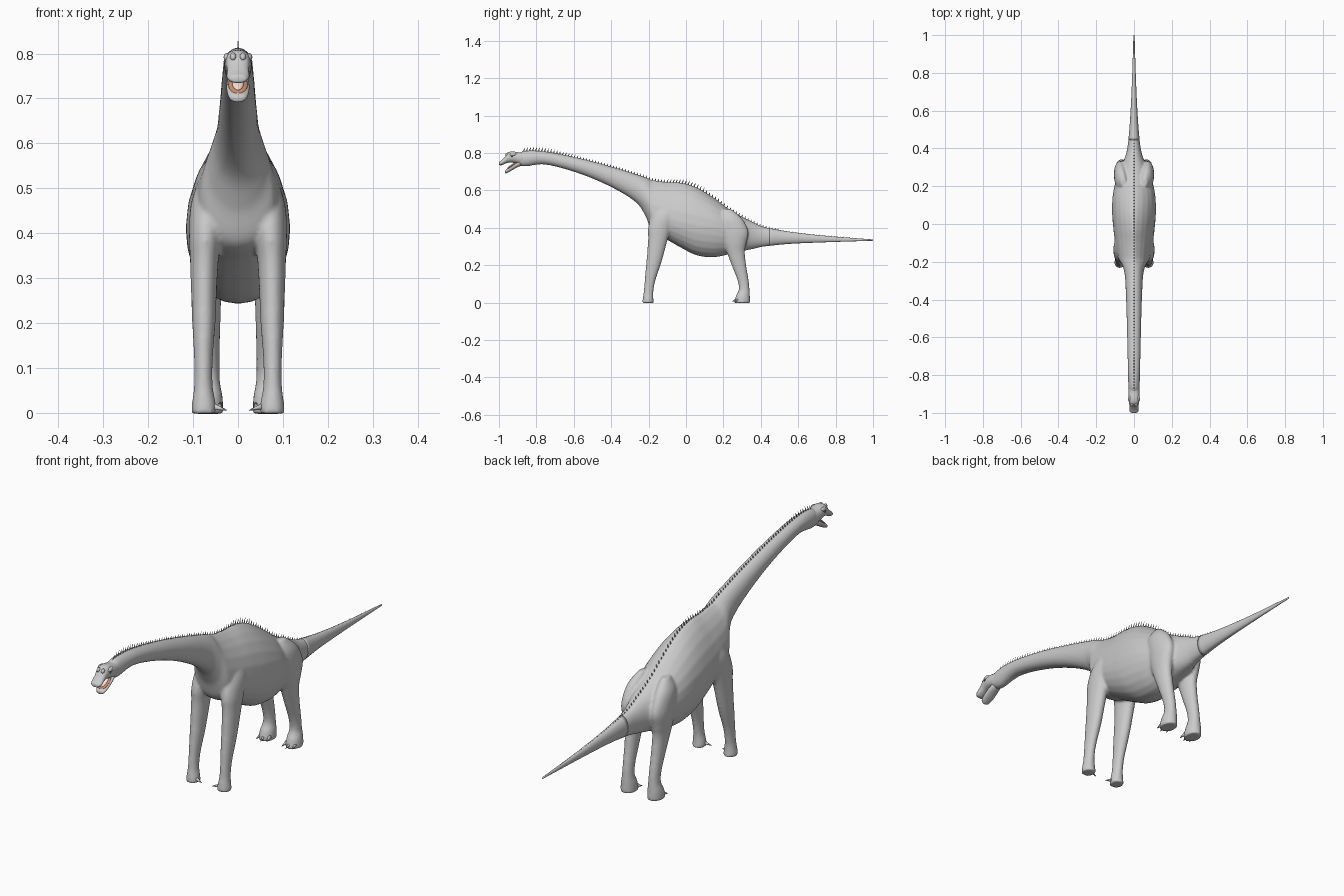
import bpy, bmesh, math
from mathutils import Vector, Matrix

if "Cube" in bpy.data.objects:
    bpy.data.objects.remove(bpy.data.objects["Cube"])


def spline(pts, n):
    """Catmull-Rom through tuples of numbers, n steps per span."""
    out = []
    for i in range(len(pts) - 1):
        a, b, c, d = (pts[max(i - 1, 0)], pts[i], pts[i + 1], pts[min(i + 2, len(pts) - 1)])
        for k in range(n):
            t = k / n
            out.append([0.5 * (2 * q + (r - p) * t + (2 * p - 5 * q + 4 * r - s) * t * t
                               + (3 * q - p - 3 * r + s) * t ** 3) for p, q, r, s in zip(a, b, c, d)])
    return out + [list(pts[-1])]


def loft(bm, rings):
    rows = [[bm.verts.new(v) for v in r] for r in rings]
    n = len(rows[0])
    for a, b in zip(rows, rows[1:]):
        for i in range(n):
            bm.faces.new((a[i], a[(i + 1) % n], b[(i + 1) % n], b[i]))
    bm.faces.new(rows[0])
    bm.faces.new(rows[-1])


def upright_ring(s, n=24):
    """Pear-shaped section: y, top, bottom, half width, height of widest point, taper."""
    y, top, bot, w, f, p = s
    zw, ring = bot + f * (top - bot), []
    for i in range(n):
        c, h = math.cos(2 * math.pi * i / n), math.sin(2 * math.pi * i / n)
        x = math.copysign(abs(c) ** (p if h > 0 else 0.9), c) * max(w, 0.002)
        ring.append((x, y, zw + h * ((top - zw) if h > 0 else (zw - bot))))
    return ring


def flat_ring(s, side, n=20):
    """Limb section: centre x, y, z and radii."""
    x, y, z, rx, ry = s
    return [(side * (x + rx * math.cos(2 * math.pi * i / n)),
             y + ry * math.sin(2 * math.pi * i / n), z) for i in range(n)]


def finish(bm, name, colour=None, smooth=True):
    bmesh.ops.recalc_face_normals(bm, faces=bm.faces)
    me = bpy.data.meshes.new(name)
    bm.to_mesh(me)
    bm.free()
    for p in me.polygons:
        p.use_smooth = smooth
    ob = bpy.data.objects.new(name, me)
    bpy.context.collection.objects.link(ob)
    if colour:
        mat = bpy.data.materials.new(name + "_colour")
        mat.diffuse_color = (*colour, 1)
        mat.use_nodes = True
        mat.node_tree.nodes["Principled BSDF"].inputs["Base Color"].default_value = mat.diffuse_color
        me.materials.append(mat)
    return ob


def ball(bm, loc, size, tilt=0):
    m = Matrix.Translation(loc) @ Matrix.Rotation(tilt, 4, 'X') @ Matrix.Diagonal((*size, 1))
    bmesh.ops.create_uvsphere(bm, u_segments=16, v_segments=10, radius=1, matrix=m)


def spike(bm, base, tip, r, squash=1, seg=8):
    base, tip = Vector(base), Vector(tip)
    d = tip - base
    m = (Matrix.Translation((base + tip) / 2) @ Matrix.Diagonal((squash, 1, 1, 1))
         @ d.to_track_quat('Z', 'Y').to_matrix().to_4x4())
    bmesh.ops.create_cone(bm, cap_ends=True, segments=seg, radius1=r, radius2=0.0003,
                          depth=d.length, matrix=m)


# Neck, trunk and tail sections
BODY = [(-.90, .792, .738, .026, .5, 1), (-.86, .812, .728, .030, .5, 1),
        (-.75, .808, .738, .033, .5, 1), (-.57, .773, .690, .037, .5, 1),
        (-.40, .728, .618, .042, .5, 1), (-.27, .688, .538, .049, .5, 1),
        (-.215, .67, .460, .064, .45, 1.2), (-.18, .657, .375, .085, .38, 1.5),
        (-.10, .645, .335, .100, .38, 1.6), (-.02, .640, .290, .110, .40, 1.5),
        (.06, .615, .252, .116, .45, 1.4), (.15, .560, .243, .113, .5, 1.3),
        (.235, .497, .260, .095, .5, 1.2), (.30, .460, .275, .070, .5, 1.1),
        (.36, .430, .287, .046, .5, 1), (.42, .405, .300, .033, .5, 1),
        (.55, .380, .314, .021, .5, 1), (.75, .357, .323, .011, .5, 1),
        (1.0, .338, .331, .003, .5, 1)]
FRONT_LEG = [(.060, -.100, .54, .018, .030), (.068, -.115, .47, .036, .065),
             (.072, -.140, .40, .037, .063), (.075, -.150, .34, .032, .053),
             (.076, -.165, .25, .028, .044), (.076, -.175, .20, .026, .039),
             (.077, -.192, .12, .021, .029), (.077, -.200, .06, .021, .026),
             (.076, -.203, .02, .027, .029), (.076, -.203, -.002, .028, .031)]
HIND_LEG = [(.055, .220, .50, .015, .022), (.068, .238, .45, .031, .062),
            (.072, .262, .38, .035, .072), (.070, .263, .32, .034, .061),
            (.067, .266, .27, .030, .049), (.065, .283, .20, .026, .039),
            (.064, .305, .12, .023, .030), (.064, .311, .07, .024, .029),
            (.065, .304, .035, .031, .038), (.065, .300, -.002, .033, .043)]
path = spline(BODY, 8)

# Body skin: neck, trunk and four legs fused into one surface
bm = bmesh.new()
loft(bm, [upright_ring(s) for s in path if s[0] < .62])
for side in (1, -1):
    for leg in (FRONT_LEG, HIND_LEG):
        loft(bm, [flat_ring(s, side) for s in spline(leg, 5)])
body = finish(bm, "body_and_legs")
rm = body.modifiers.new("fuse", 'REMESH')
rm.mode, rm.voxel_size, rm.use_smooth_shade = 'VOXEL', 0.006, True
sm = body.modifiers.new("soften", 'SMOOTH')
sm.factor, sm.iterations = 0.5, 6

# Tail
bm = bmesh.new()
loft(bm, [upright_ring(s) for s in path if s[0] > .44])
finish(bm, "tail")

# Skull with brows and nostril bumps
bm = bmesh.new()
skull = [(-.865, .805, .735, .028), (-.89, .803, .740, .030), (-.925, .808, .748, .030),
         (-.95, .803, .748, .026), (-.968, .780, .742, .024), (-.985, .762, .735, .025),
         (-.997, .753, .735, .019), (-1.0, .748, .738, .010)]
loft(bm, [upright_ring((*s, .5, .8)) for s in spline([tuple(s) for s in skull], 4)])
for side in (1, -1):
    ball(bm, (side * .024, -.925, .792), (.008, .017, .009), .2)
    ball(bm, (side * .011, -.957, .793), (.007, .010, .008), .8)
finish(bm, "skull")

# Lower jaw
bm = bmesh.new()
jaw = [(-.875, .765, .735, .018), (-.905, .748, .722, .024), (-.935, .728, .705, .025),
       (-.96, .712, .692, .020), (-.967, .706, .694, .010)]
loft(bm, [upright_ring((*s, .6, .7)) for s in spline(jaw, 4)])
finish(bm, "lower_jaw")

# Mouth lining and tongue
bm = bmesh.new()
ball(bm, (0, -.930, .731), (.022, .037, .004), .58)
finish(bm, "mouth_lining", (.60, .27, .17))
bm = bmesh.new()
ball(bm, (0, -.930, .735), (.013, .030, .005), .58)
finish(bm, "tongue", (.95, .72, .64))

# Eyes
bm = bmesh.new()
for side in (1, -1):
    ball(bm, (side * .028, -.930, .782), (.004, .006, .005))
finish(bm, "eyes", (.12, .10, .09))


# Row of spines along the back
def back_height(y):
    for a, b in zip(path, path[1:]):
        if a[0] <= y <= b[0]:
            return a[1] + (b[1] - a[1]) * (y - a[0]) / (b[0] - a[0])
    return path[-1][1]


bm = bmesh.new()
y = -.87
while y < .9:
    h = .011 + .010 * max(math.exp(-((y + .8) / .13) ** 2), math.exp(-(y / .1) ** 2))
    h *= 1 if y < .3 else max(.3, 1 - (y - .3) * 2.5)
    z = back_height(y)
    spike(bm, (0, y, z - .005), (0, y + .5 * h, z + h), .005 if y < .5 else .003, .45, 6)
    y += .016
finish(bm, "back_spines", smooth=False)

# Claws: one inner claw on each front foot, three forward claws on each hind foot
bm = bmesh.new()
for side in (1, -1):
    spike(bm, (side * .055, -.210, .014), (side * .024, -.216, .006), .008)
    for dx in (-.02, 0, .02):
        spike(bm, (side * (.063 + dx), .274 + abs(dx) * .4, .016),
              (side * (.062 + dx * 1.3), .243 + abs(dx) * .4, .005), .009)
finish(bm, "claws")
